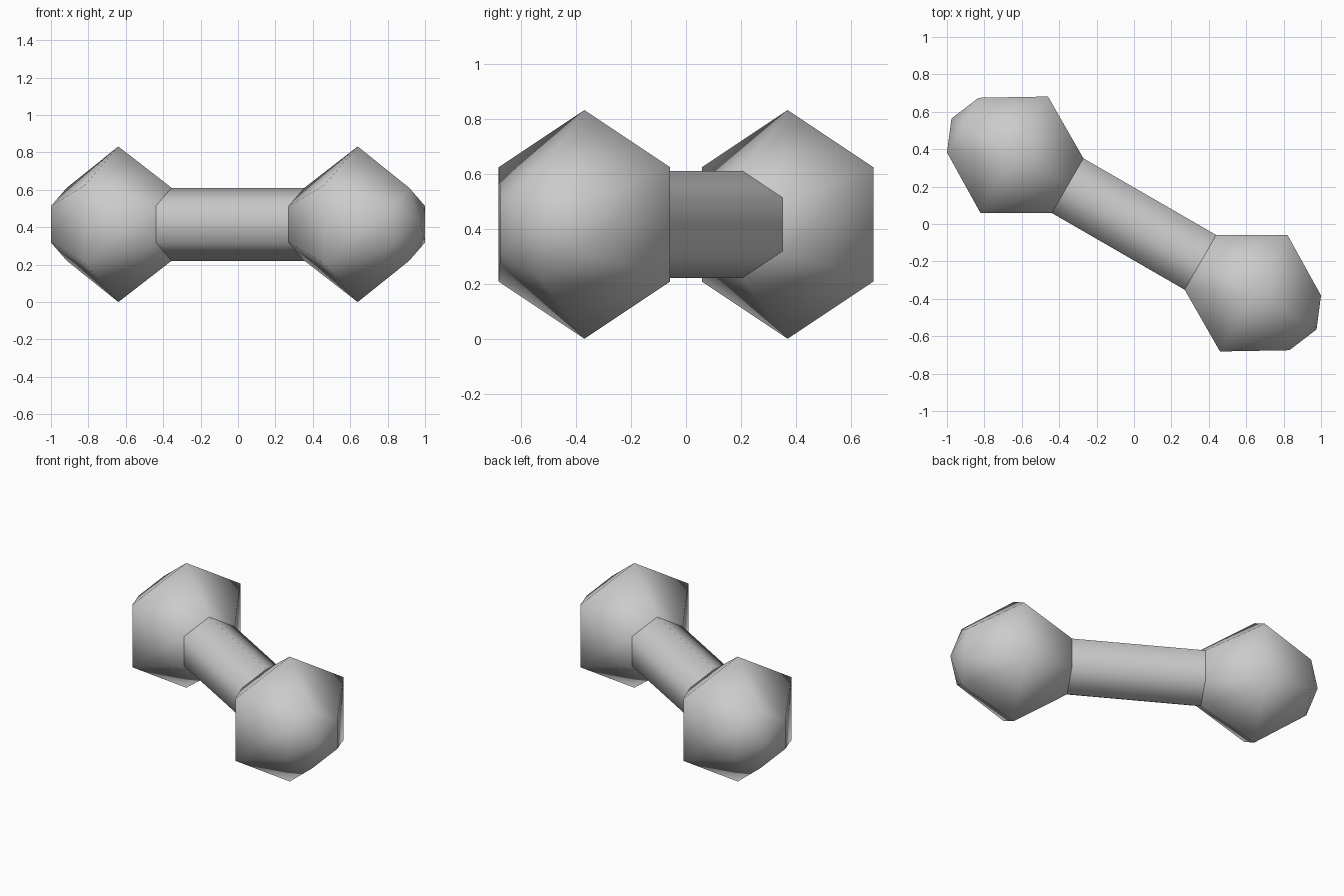
import bpy, bmesh, math
from mathutils import Matrix

old = bpy.data.objects.get("Cube")
if old:
    bpy.data.objects.remove(old, do_unlink=True)

SIDES = 6
CENTRE_Z = 0.416
AXIS_ANGLE = math.radians(-30)

# Single grey material
grey = bpy.data.materials.new("light_grey")
grey.use_nodes = True
grey.diffuse_color = (0.6, 0.6, 0.6, 1)
bsdf = next(n for n in grey.node_tree.nodes if n.type == "BSDF_PRINCIPLED")
bsdf.inputs["Base Color"].default_value = (0.6, 0.6, 0.6, 1)


def lathe(name, profile, angle):
    """Spin (distance, radius) points around a level axis turned to angle."""
    bm = bmesh.new()
    rings = []
    for d, r in profile:
        if r == 0:
            rings.append([bm.verts.new((d, 0, 0))] * SIDES)
            continue
        steps = [math.tau * i / SIDES for i in range(SIDES)]
        rings.append([bm.verts.new((d, r * math.sin(t), r * math.cos(t))) for t in steps])
    for a, b in zip(rings, rings[1:]):
        for i in range(SIDES):
            j = (i + 1) % SIDES
            corners = list(dict.fromkeys((a[i], a[j], b[j], b[i])))
            bm.faces.new(corners).smooth = True
    bm.normal_update()
    # Make every face point away from the axis
    for f in bm.faces:
        c = f.calc_center_median()
        if f.normal.y * c.y + f.normal.z * c.z < 0:
            f.normal_flip()
    bm.transform(Matrix.Translation((0, 0, CENTRE_Z)) @ Matrix.Rotation(angle, 4, "Z"))
    mesh = bpy.data.meshes.new(name)
    bm.to_mesh(mesh)
    bm.free()
    mesh.materials.append(grey)
    obj = bpy.data.objects.new(name, mesh)
    bpy.context.collection.objects.link(obj)
    return obj


# Hexagonal connecting rod
ROD_END, ROD_RADIUS = 0.41, 0.195
lathe("rod", [(-ROD_END, ROD_RADIUS), (ROD_END, ROD_RADIUS)], AXIS_ANGLE)

# Two faceted balls with shallow pointed caps
BALL = 0.739
ball_profile = [(BALL - 0.39, 0), (ROD_END, ROD_RADIUS), (BALL, CENTRE_Z),
                (1.057, ROD_RADIUS), (1.127, 0)]
for name, turn in (("left_ball", 0), ("right_ball", math.pi)):
    lathe(name, ball_profile, AXIS_ANGLE + turn)
